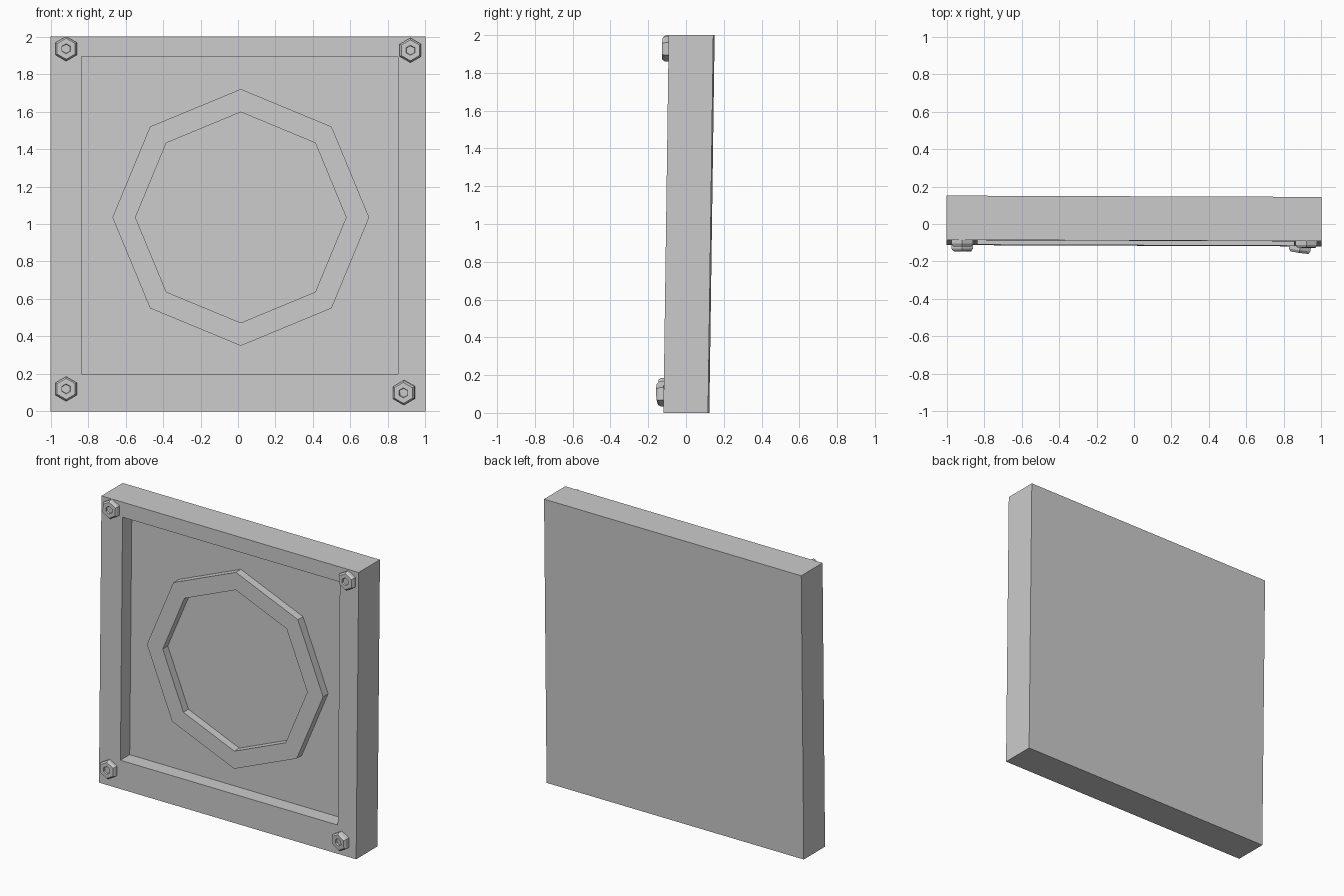
import bpy, bmesh, math
from mathutils import Matrix, Vector

if "Cube" in bpy.data.objects:
    bpy.data.objects.remove(bpy.data.objects["Cube"])

# Whole panel leans slightly: y shifts with height and with x
LEAN = Matrix(((1, 0, 0, 0), (-0.0035, 1, 0.014, -0.014), (0, 0, 1, 0), (0, 0, 0, 1)))
FRONT, BACK = -0.102, 0.134
FLOOR = FRONT + 0.103


def rect(x0, x1, z0, z1, y):
    return [Vector(p) for p in ((x0, y, z0), (x1, y, z0), (x1, y, z1), (x0, y, z1))]


def polygon(n, r, y, cx=0, cz=0):
    angles = [math.pi / 2 + 2 * math.pi * i / n for i in range(n)]
    return [Vector((cx + r * math.cos(a), y, cz + r * math.sin(a))) for a in angles]


def loft(name, loops, matrix=LEAN, cap_start=False, cap_end=False):
    """Bridge successive outlines into one flat-shaded surface."""
    bm = bmesh.new()
    rings = [[bm.verts.new(matrix @ p) for p in loop] for loop in loops]
    n = len(rings[0])
    for a, b in zip(rings, rings[1:]):
        for i in range(n):
            j = (i + 1) % n
            bm.faces.new((a[i], a[j], b[j], b[i]))
    if cap_start:
        bm.faces.new(rings[0][::-1])
    if cap_end:
        bm.faces.new(rings[-1])
    mesh = bpy.data.meshes.new(name)
    bm.to_mesh(mesh)
    bm.free()
    obj = bpy.data.objects.new(name, mesh)
    bpy.context.collection.objects.link(obj)
    return obj


# Square plate with a recessed front
hole = (-0.835, 0.855, 0.2, 1.895)
loft("plate", [rect(-1, 1, 0, 2, BACK), rect(-1, 1, 0, 2, FRONT),
               rect(*hole, FRONT), rect(*hole, FLOOR)], cap_start=True, cap_end=True)

# Raised octagonal ring in the recess
top = FRONT + 0.047
loft("octagon_ring", [polygon(8, r, y, 0.015, 1.035) for r, y in
                      ((0.685, FLOOR), (0.685, top), (0.562, top), (0.562, FLOOR))])

# Hexagonal corner bolts with chamfered heads and a centre dimple
bolts = {"bolt_top_left": (-0.917, 1.935, 0, 0), "bolt_top_right": (0.92, 1.927, 0, 0),
         "bolt_bottom_left": (-0.917, 0.12, 0, 0), "bolt_bottom_right": (0.887, 0.101, 4, -8)}
profile = ((0.066, 0.008), (0.066, -0.02), (0.056, -0.034), (0.027, -0.034), (0.024, -0.024))
for name, (x, z, tilt_x, tilt_z) in bolts.items():
    place = (LEAN @ Matrix.Translation((x, FRONT, z))
             @ Matrix.Rotation(math.radians(tilt_z), 4, 'Z')
             @ Matrix.Rotation(math.radians(tilt_x), 4, 'X'))
    loft(name, [polygon(6, r, y) for r, y in profile], place, cap_end=True)
